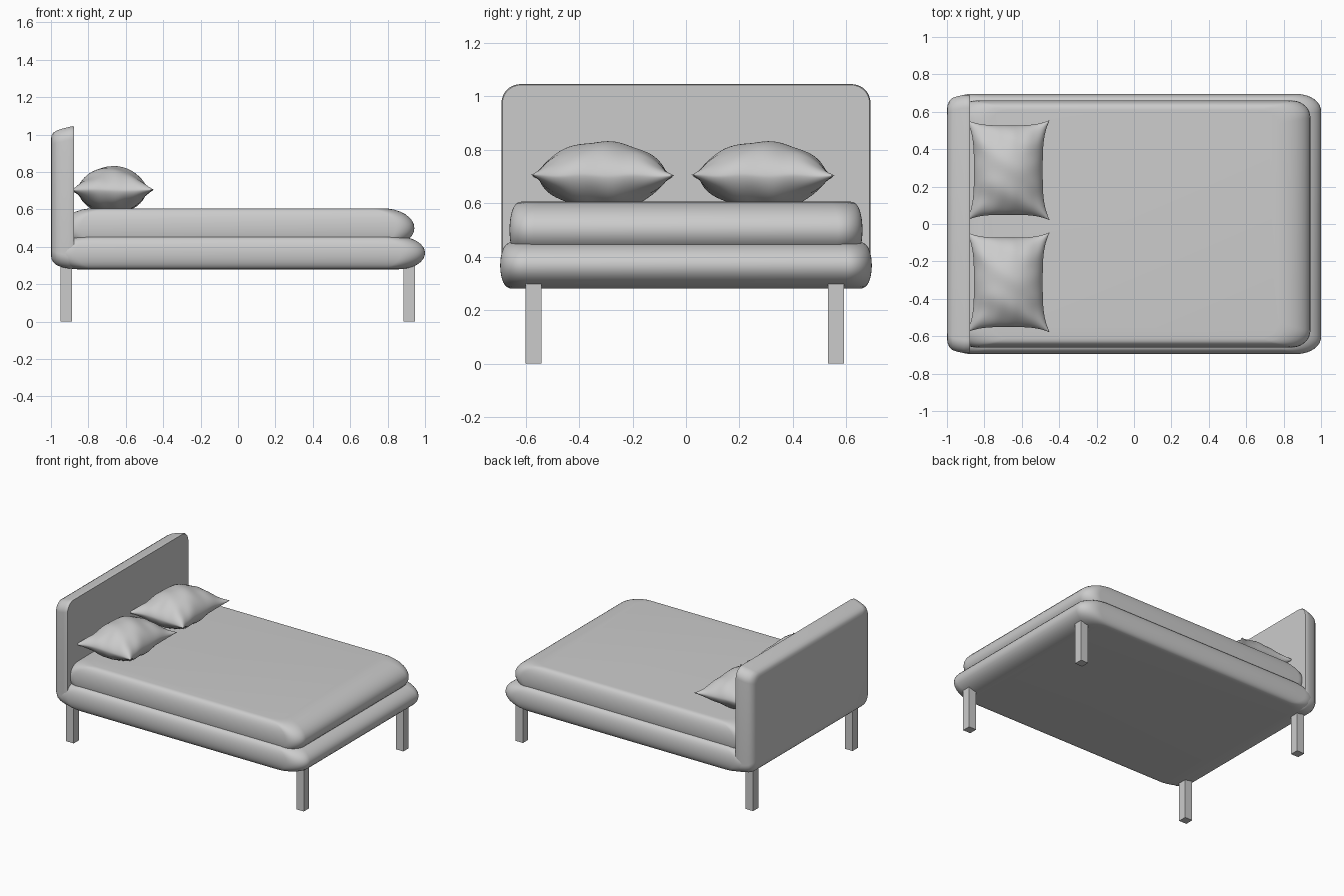
import bpy, bmesh
from math import sin, cos, pi, copysign

if "Cube" in bpy.data.objects:
    bpy.data.objects.remove(bpy.data.objects["Cube"])


def finish(name, bm, smooth=True):
    bmesh.ops.recalc_face_normals(bm, faces=bm.faces)
    me = bpy.data.meshes.new(name)
    bm.to_mesh(me)
    bm.free()
    ob = bpy.data.objects.new(name, me)
    bpy.context.collection.objects.link(ob)
    if smooth:
        bpy.ops.object.select_all(action='DESELECT')
        ob.select_set(True)
        bpy.context.view_layer.objects.active = ob
        bpy.ops.object.shade_smooth_by_angle(angle=0.7)
    return ob


def rounded_rect(a0, a1, b0, b1, ra, rb, n=10):
    pts = []
    corners = ((a1 - ra, b1 - rb), (a0 + ra, b1 - rb), (a0 + ra, b0 + rb), (a1 - ra, b0 + rb))
    for k, (ca, cb) in enumerate(corners):
        for i in range(n + 1):
            t = (k + i / n) * pi / 2
            pts.append((ca + ra * cos(t), cb + rb * sin(t)))
    return pts


def loft(name, rings):
    bm = bmesh.new()
    loops = [[bm.verts.new(p) for p in r] for r in rings]
    for r, s in zip(loops, loops[1:]):
        for i in range(len(r)):
            j = (i + 1) % len(r)
            bm.faces.new((r[i], r[j], s[j], s[i]))
    bm.faces.new(loops[0])
    bm.faces.new(loops[-1])
    return finish(name, bm)


def cushion(name, hx, hy, zc, hz, inset_x, inset_y, ra, rb, n=16):
    rings = []
    for i in range(n + 1):
        t = -pi / 2 + pi * i / n
        c = max(cos(t), 0)
        x = hx - inset_x * (1 - c)
        y = hy - inset_y * (1 - c ** 0.7)
        z = zc + hz * sin(t)
        rings.append([(a, b, z) for a, b in rounded_rect(-x, x, -y, y, ra, rb)])
    return loft(name, rings)


# Upholstered base and mattress
cushion("bed_base", 1.0, 0.695, 0.367, 0.087, 0.14, 0.05, 0.13, 0.09)
cushion("mattress", 0.943, 0.66, 0.50, 0.106, 0.17, 0.05, 0.10, 0.09)

# Headboard: x, half width, bottom, top, corner radius
sections = [(-1.0, 0.61, 0.355, 0.975, 0.04), (-0.997, 0.635, 0.335, 0.995, 0.05),
            (-0.988, 0.658, 0.318, 1.010, 0.06), (-0.97, 0.674, 0.302, 1.021, 0.065),
            (-0.945, 0.683, 0.292, 1.030, 0.07), (-0.91, 0.689, 0.285, 1.039, 0.07),
            (-0.885, 0.690, 0.283, 1.045, 0.07), (-0.877, 0.687, 0.286, 1.042, 0.07)]
loft("headboard", [[(x, a, b) for a, b in rounded_rect(-w, w, z0, z1, r, r)]
                   for x, w, z0, z1, r in sections])

# Square legs
for x, xn in ((-0.918, "head"), (0.915, "foot")):
    for y, yn in ((-0.571, "front"), (0.561, "back")):
        bm = bmesh.new()
        bmesh.ops.create_cube(bm, size=1)
        for v in bm.verts:
            v.co = (x + v.co.x * 0.06, y + v.co.y * 0.06, 0.153 + v.co.z * 0.306)
        finish(f"{xn}_{yn}_leg", bm, False)


# Pillows: two puffed sheets joined at a pinched, slightly wavy seam
def pillow(name, cx, cy, n=40):
    bm = bmesh.new()
    grid = {}
    for side in (1, -1):
        for i in range(n + 1):
            for j in range(n + 1):
                u, v = -cos(pi * i / n), -cos(pi * j / n)
                rim = i in (0, n) or j in (0, n)
                if rim and side < 0:
                    grid[side, i, j] = grid[1, i, j]
                    continue
                x = u * (0.222 - 0.038 * (1 - abs(v) ** 3.5))
                y = v * (0.268 - 0.029 * (1 - abs(u) ** 3.5))
                puff = max((1 - u * u) * (1 - v * v), 0)
                z = 0.703 + 0.003 * sin(9 * v + 4 * u)
                # folds fade out toward the middle
                fold = 1 + 0.05 * sin(14 * u) * abs(v) ** 3 + 0.05 * sin(13 * v) * abs(u) ** 3
                z += side * 0.127 * puff ** 0.6 * fold
                grid[side, i, j] = bm.verts.new((cx + x, cy + y, z))
        for i in range(n):
            for j in range(n):
                bm.faces.new([grid[side, i + a, j + b]
                              for a, b in ((0, 0), (1, 0), (1, 1), (0, 1))])
    finish(name, bm)


pillow("back_pillow", -0.672, 0.288)
pillow("front_pillow", -0.672, -0.312)
